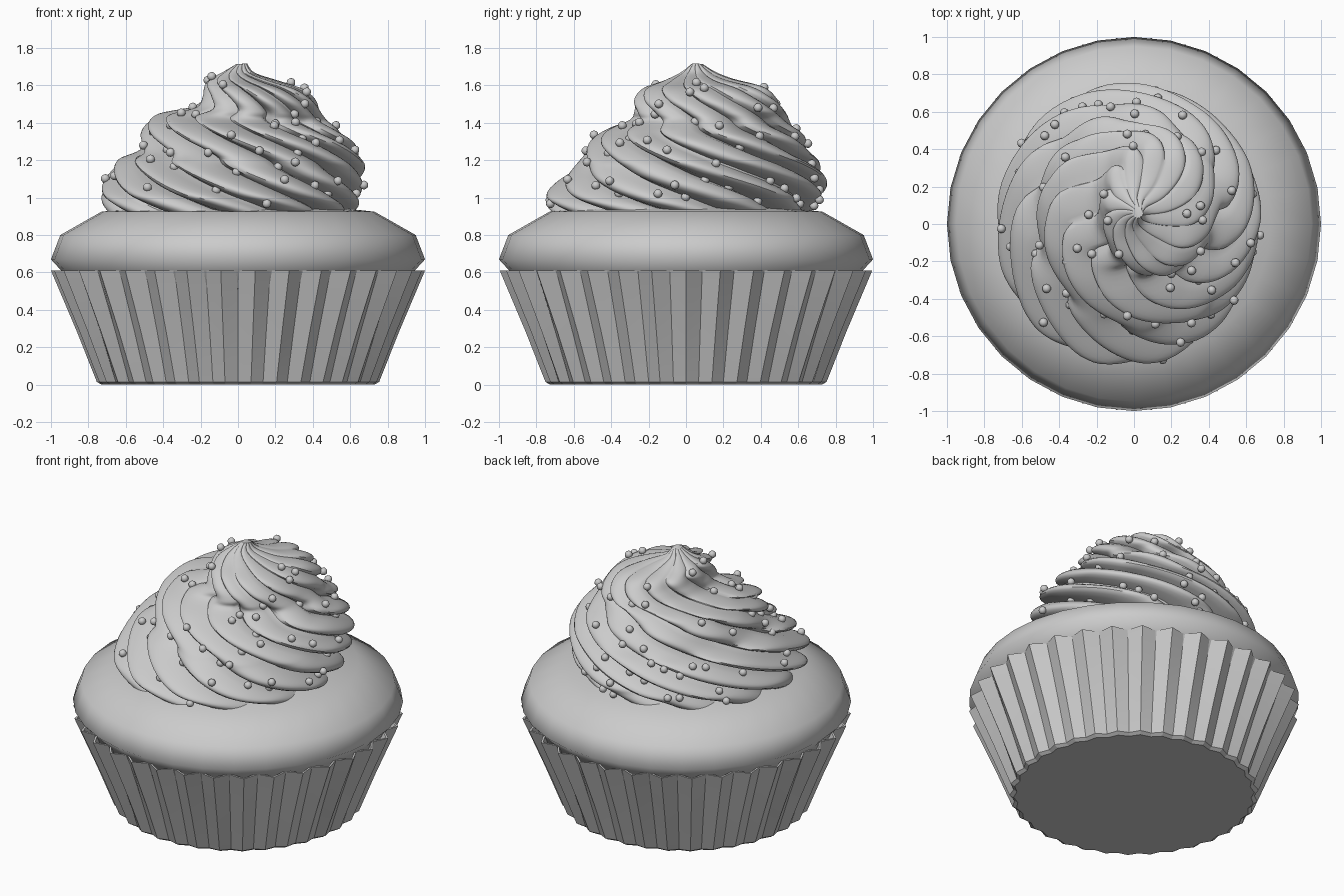
import bpy, bmesh, random
from math import sin, cos, pi, tau
from mathutils import Vector, Matrix

random.seed(7)
if "Cube" in bpy.data.objects:
    bpy.data.objects.remove(bpy.data.objects["Cube"])

grey = bpy.data.materials.new("plain_grey")
grey.use_nodes = True
grey.diffuse_color = (0.6, 0.6, 0.6, 1)
grey.node_tree.nodes["Principled BSDF"].inputs["Base Color"].default_value = (0.6, 0.6, 0.6, 1)


def finish(bm, name, angle):
    """Turn a bmesh into a named, shaded object."""
    bmesh.ops.recalc_face_normals(bm, faces=bm.faces)
    mesh = bpy.data.meshes.new(name)
    bm.to_mesh(mesh)
    bm.free()
    mesh.materials.append(grey)
    obj = bpy.data.objects.new(name, mesh)
    bpy.context.collection.objects.link(obj)
    bpy.ops.object.select_all(action='DESELECT')
    obj.select_set(True)
    bpy.context.view_layer.objects.active = obj
    bpy.ops.object.shade_smooth_by_angle(angle=angle)
    return obj


def loft(rings, name, angle):
    """Bridge closed rings of points and cap both ends."""
    bm = bmesh.new()
    loops = [[bm.verts.new(p) for p in ring] for ring in rings]
    n = len(loops[0])
    for a, b in zip(loops, loops[1:]):
        for j in range(n):
            k = (j + 1) % n
            bm.faces.new((a[j], a[k], b[k], b[j]))
    bm.faces.new(loops[0])
    bm.faces.new(loops[-1])
    return finish(bm, name, angle)


# Pleated paper cup: folded wall, thin rim and inner wall
PLEATS = 34


def pleat_ring(outer, inner, z):
    n = PLEATS * 2
    return [(r * cos(tau * j / n), r * sin(tau * j / n), z)
            for j in range(n) for r in [inner if j % 2 else outer]]


cup = [(0.73, 0.71, 0), (0.755, 0.73, 0.015), (0.86, 0.82, 0.28),
       (1.0, 0.94, 0.61), (0.985, 0.925, 0.61), (0.9, 0.86, 0.42)]
loft([pleat_ring(*p) for p in cup], "paper_cup", 0.3)

# Domed cake top
SIDES = 32
dome = [(0.88, 0.45), (0.945, 0.61), (1.0, 0.67), (0.95, 0.8),
        (0.73, 0.925), (0.4, 0.96), (0.05, 0.97)]
loft([[(r * cos(tau * j / SIDES), r * sin(tau * j / SIDES), z) for j in range(SIDES)]
      for r, z in dome], "cake_top", 1.2)

# Frosting envelope: height, left, right, front and back limits
envelope = [
    (0.9, -.68, .60, -.70, .66), (0.97, -.73, .65, -.75, .70),
    (1.02, -.74, .66, -.76, .75), (1.1, -.70, .67, -.69, .75),
    (1.18, -.64, .68, -.60, .71), (1.23, -.53, .67, -.56, .67),
    (1.32, -.52, .62, -.51, .63), (1.38, -.49, .55, -.43, .57),
    (1.43, -.42, .48, -.30, .54), (1.47, -.24, .45, -.28, .52),
    (1.53, -.19, .42, -.28, .48), (1.59, -.18, .35, -.23, .41),
    (1.63, -.15, .22, -.12, .26), (1.67, -.08, .09, -.03, .16),
    (1.715, -.01, .05, .03, .09)]
ARMS, STEPS, FINE = 12, 10, 5
arm_depth = [random.uniform(0.75, 1.25) for _ in range(ARMS)]


def frosting_ring(row):
    z, left, right, front, back = row
    cx, cy = (left + right) / 2, (front + back) / 2
    rx, ry = (right - left) / 2, (back - front) / 2
    ring = []
    for j in range(ARMS * STEPS):
        arm, u = j // STEPS, (j % STEPS) / STEPS
        # rounded ridges leaning to one side, with sharp grooves between
        groove = 1 - abs(sin(pi * u ** 0.75)) ** 0.8
        s = 1 - 0.17 * arm_depth[arm] * groove
        a = tau * j / (ARMS * STEPS) - 4.3 * (z - 0.9)
        wave = 0.03 * sin(a - 1) * min(1, (z - 0.9) * 4) * min(1, (1.7 - z) * 3)
        ring.append((cx + rx * s * cos(a), cy + ry * s * sin(a), z + wave))
    return ring


rows = []
for i in range(len(envelope) - 1):
    p = [Vector(envelope[min(max(i + d, 0), len(envelope) - 1)]) for d in (-1, 0, 1, 2)]
    for f in range(FINE):
        t = f / FINE
        # smooth spline through the limits
        rows.append(p[1] + (p[2] - p[0]) * (t / 2)
                    + (2 * p[0] - 5 * p[1] + 4 * p[2] - p[3]) * (t * t / 2)
                    + (3 * p[1] - p[0] - 3 * p[2] + p[3]) * (t ** 3 / 2))
rows.append(Vector(envelope[-1]))
frosting = loft([frosting_ring(r) for r in rows], "swirled_frosting", 0.7)

# Sugar pearls scattered over the frosting, spread apart from each other
faces = [f for f in frosting.data.polygons
         if 0.96 < f.center.z < 1.64 and len(f.vertices) == 4]
weights = [f.area for f in faces]
spots = []
while len(spots) < 85:
    face = random.choices(faces, weights)[0]
    spot = face.center + face.normal * 0.012
    if all((spot - s).length > 0.07 for s in spots):
        spots.append(spot)
bm = bmesh.new()
for spot in spots:
    bmesh.ops.create_icosphere(bm, subdivisions=2, radius=0.024,
                               matrix=Matrix.Translation(spot))
finish(bm, "sugar_pearls", 1.0)
